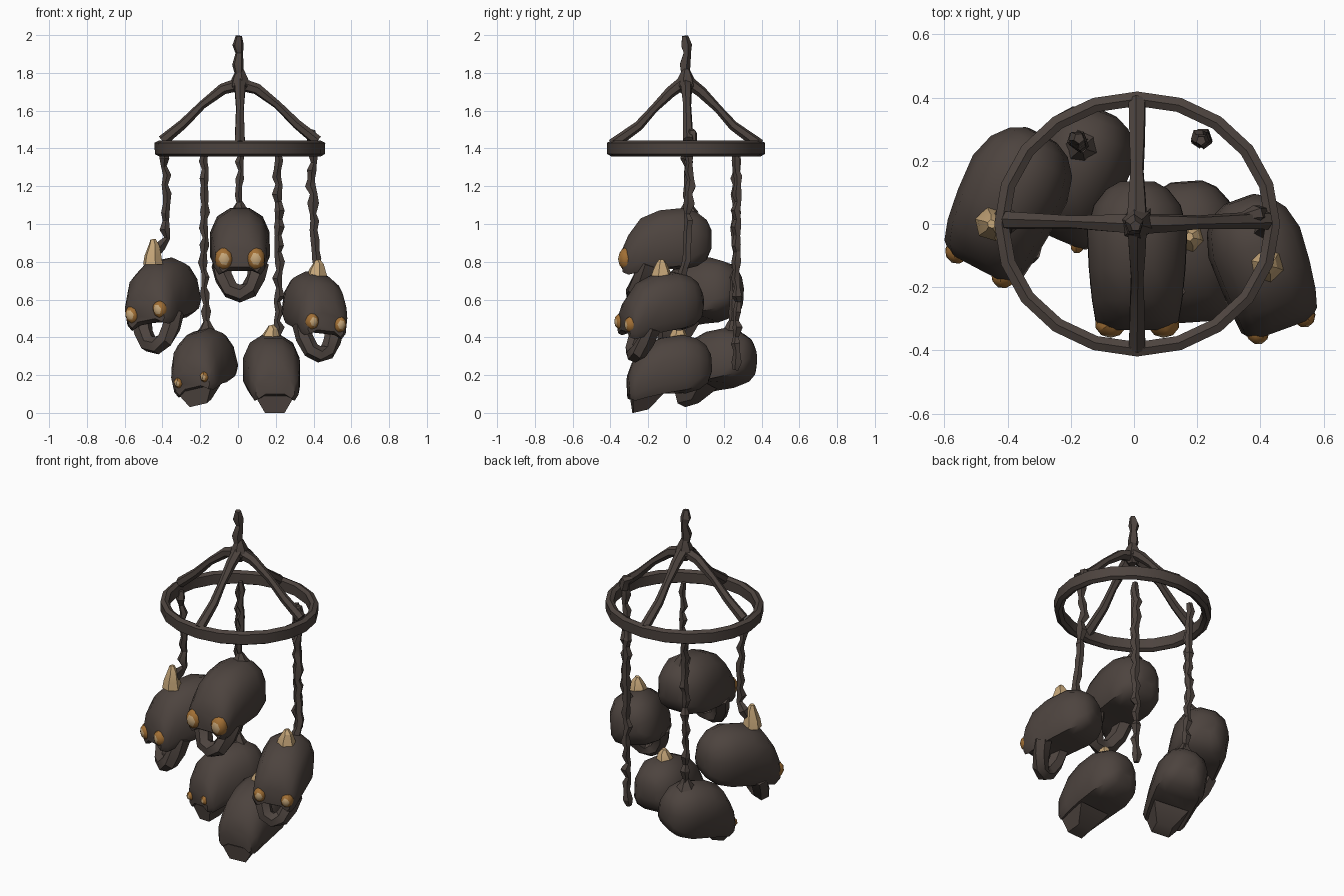
import bpy, bmesh, math, random
from mathutils import Vector, Matrix, Euler

if "Cube" in bpy.data.objects:
    bpy.data.objects.remove(bpy.data.objects["Cube"])

random.seed(4)


def material(name, rgb):
    m = bpy.data.materials.new(name)
    m.diffuse_color = (*rgb, 1)
    m.use_nodes = True
    m.node_tree.nodes["Principled BSDF"].inputs["Base Color"].default_value = m.diffuse_color
    return m


IRON = material("dark brown iron", (0.074, 0.057, 0.049))
ORANGE = material("glowing orange", (0.36, 0.16, 0.035))
WAX = material("tan wax", (0.56, 0.38, 0.19))


def finish(name, bm, mats, mat_rule=None, matrix=None, angle=35):
    bmesh.ops.recalc_face_normals(bm, faces=bm.faces)
    if mat_rule:
        for f in bm.faces:
            f.material_index = mat_rule(f)
    if matrix:
        bm.transform(matrix)
    me = bpy.data.meshes.new(name)
    bm.to_mesh(me)
    bm.free()
    for m in mats:
        me.materials.append(m)
    ob = bpy.data.objects.new(name, me)
    bpy.context.collection.objects.link(ob)
    bpy.ops.object.select_all(action='DESELECT')
    ob.select_set(True)
    bpy.context.view_layer.objects.active = ob
    bpy.ops.object.shade_smooth_by_angle(angle=math.radians(angle))
    return ob


def loft(bm, rings, closed=False):
    loops = [[bm.verts.new(p) for p in r] for r in rings]
    n = len(loops[0])
    pairs = list(zip(loops, loops[1:])) + ([(loops[-1], loops[0])] if closed else [])
    for a, b in pairs:
        for i in range(n):
            bm.faces.new((a[i], a[(i + 1) % n], b[(i + 1) % n], b[i]))
    if not closed:
        bm.faces.new(loops[0])
        bm.faces.new(loops[-1])


def tube(bm, pts, radii, sides=6):
    pts = [Vector(p) for p in pts]
    rings = []
    for i, p in enumerate(pts):
        t = (pts[min(i + 1, len(pts) - 1)] - pts[max(i - 1, 0)]).normalized()
        ref = Vector((0.3, 1, 0.1)) if abs(t.y) < 0.9 else Vector((0.1, 0.3, 1))
        u = t.cross(ref).normalized()
        v = t.cross(u)
        rings.append([p + radii[i] * (u * math.cos(a) + v * math.sin(a))
                      for a in (2 * math.pi * k / sides for k in range(sides))])
    loft(bm, rings)


def chain(name, path, step=0.045, r=0.021):
    """Knotted, uneven chain along a path."""
    pts = []
    for a, b in zip(path, path[1:]):
        a, b = Vector(a), Vector(b)
        n = max(2, round((b - a).length / step))
        pts += [a.lerp(b, i / n) for i in range(n)]
    pts.append(Vector(path[-1]))
    j = 0.008
    pts = [p + Vector([random.uniform(-j, j) for _ in range(3)]) for p in pts]
    radii = [r * (1.2 if i % 2 else 0.8) * random.uniform(0.85, 1.15) for i in range(len(pts))]
    bm = bmesh.new()
    tube(bm, pts, radii, 5)
    finish(name, bm, [IRON], angle=30)


# Iron ring
bm = bmesh.new()
section = [(-.022, -.03), (0, -.042), (.022, -.03), (.024, .03), (0, .042), (-.022, .03)]
rings = []
for k in range(20):
    a = 2 * math.pi * k / 20
    rings.append([(0.01 + (0.428 + d) * math.cos(a), (0.395 + d) * math.sin(a), 1.40 + h)
                  for d, h in section])
loft(bm, rings, closed=True)
finish("ring", bm, [IRON], angle=50)

# Four struts: the side pair bows upward, the front and back pair sags
bowed = [(0, 1.74), (.09, 1.715), (.20, 1.63), (.30, 1.53), (.41, 1.44)]
sagged = [(0, 1.76), (.08, 1.70), (.17, 1.61), (.25, 1.52), (.39, 1.42)]
for name, d, prof in (("right", (1, 0.03, 0), bowed), ("left", (-1, 0.03, 0), bowed),
                      ("back", (0, 1, 0), sagged), ("front", (0, -1, 0), sagged)):
    bm = bmesh.new()
    tube(bm, [Vector(d) * s + Vector((.01, 0, z)) for s, z in prof],
         [.035, .03, .022, .026, .03])
    finish("strut_" + name, bm, [IRON])

# Knot where the right chain loops over the ring
bm = bmesh.new()
tube(bm, [(.34, .02, 1.50), (.385, .03, 1.48), (.40, .03, 1.42)], [.015, .03, .03])
finish("ring_knot", bm, [IRON])

# Hub knot and hanging chain
bm = bmesh.new()
tube(bm, [(.01, 0, 1.69), (.01, 0, 1.73), (.01, 0, 1.77), (.01, 0, 1.82)], [.025, .055, .045, .02])
finish("hub", bm, [IRON])
chain("hanging_chain", [(.01, 0, 1.79), (0, 0, 1.9), (.01, 0, 2.0)], r=.024)

# Chains that carry the skulls, and one loose chain
chain("chain_centre", [(.01, .01, 1.55), (.01, .01, 1.06)], r=.019)
chain("chain_left", [(-.39, 0, 1.4), (-.38, .01, 1.2), (-.38, .02, .93), (-.43, .02, .84)], r=.022)
chain("chain_right", [(.40, .02, 1.42), (.39, .02, 1.2), (.41, 0, .82), (.41, -.03, .72)], r=.024)
chain("chain_back_left", [(-.18, .27, 1.38), (-.18, .26, .8), (-.165, .25, .40)], r=.021)
chain("chain_loose", [(.21, .27, 1.38), (.215, .27, .8), (.21, .27, .23)], r=.022)

# Cranium sections from face to back: y, half width, low z, high z
SECTIONS = [(-.255, .11, -.165, -.025), (-.225, .135, -.185, .045), (-.16, .146, -.175, .135),
            (-.06, .156, -.16, .178), (.06, .162, -.145, .190), (.14, .14, -.125, .165),
            (.19, .10, -.09, .125), (.215, .055, -.03, .07)]


def cranium_ring(y, w, lo, hi, n=12):
    out = []
    for k in range(n):
        a = 2 * math.pi * (k + 0.5) / n
        c, s = math.cos(a), math.sin(a)
        e = 0.55 if s < 0 else 0.85          # squarer underside
        mid = lo + (hi - lo) * 0.42
        h = (hi - mid) if s > 0 else (mid - lo)
        z = mid + h * math.copysign(abs(s) ** e, s)
        if s < -0.9 and y < 0:              # hollow palate
            z += 0.035
        out.append((w * math.copysign(abs(c) ** e, c), y, z))
    return out


def skull(name, loc, rot, scale, eye, jaw):
    M = Matrix.LocRotScale(Vector(loc), Euler([math.radians(a) for a in rot]), Vector((scale,) * 3))
    bm = bmesh.new()
    loft(bm, [cranium_ring(*s) for s in SECTIONS])
    finish(name + "_cranium", bm, [IRON], matrix=M, angle=40)
    bm = bmesh.new()
    if jaw:   # hooked lower jaw with a small open mouth
        half = [(-.10, -.12, -.11), (-.085, -.15, -.185), (-.048, -.185, -.25)]
        pts = half + [(0, -.195, -.268)] + [(-x, y, z) for x, y, z in reversed(half)]
        tube(bm, pts, [.055, .05, .048, .048, .048, .05, .055])
    else:     # closed muzzle
        loft(bm, [[(-.11, -.24, -.14), (.11, -.24, -.14), (.11, -.06, -.13), (-.11, -.06, -.13)],
                  [(-.055, -.235, -.235), (.055, -.235, -.235), (.05, -.15, -.22), (-.05, -.15, -.22)]])
    finish(name + "_jaw", bm, [IRON], matrix=M)
    # Glowing eyes: orange with a pale core
    if eye:
        for side, s in (("left", -1), ("right", 1)):
            bm = bmesh.new()
            bmesh.ops.create_icosphere(bm, subdivisions=2, radius=1)
            rule = lambda f: 1 if f.normal.y < -0.8 and f.normal.z < 0.35 else 0
            E = Matrix.LocRotScale(Vector((s * .084, -.235, -.085)), None,
                                   Vector((.05 * eye, .045, .062 * eye)))
            finish(f"{name}_eye_{side}", bm, [ORANGE, WAX], rule, M @ E, angle=25)


skull("centre_skull", (.01, -.08, .90), (0, 0, 0), 1.0, 1.0, True)
skull("left_skull", (-.39, .09, .63), (3, -10, -28), 1.0, .8, True)
skull("right_skull", (.40, -.11, .57), (4, 6, 20), .93, .8, True)
skull("low_left_skull", (-.175, .175, .27), (5, -12, -24), .92, .55, False)
skull("low_right_skull", (.18, -.07, .235), (3, 0, 4), .95, 0, False)

# Dark necks where chains meet skulls
for name, p, h in (("centre_neck", (.01, .01, 1.06), .06), ("low_left_neck", (-.165, .24, .42), .07)):
    bm = bmesh.new()
    x, y, z = p
    tube(bm, [(x, y, z), (x, y, z + h * .5), (x, y, z + h)], [.06, .035, .015])
    finish(name, bm, [IRON])

# Melted candle stubs
for name, (x, y, z), h in (("left_candle", (-.45, .0, .785), .135),
                           ("right_candle", (.42, -.13, .725), .085),
                           ("low_right_candle", (.175, -.04, .385), .08)):
    bm = bmesh.new()
    tube(bm, [(x, y, z), (x, y, z + h * .35), (x + .005, y, z + h * .75), (x, y, z + h)],
         [.055, .046, .03, .014], 6)
    finish(name, bm, [WAX], angle=20)
